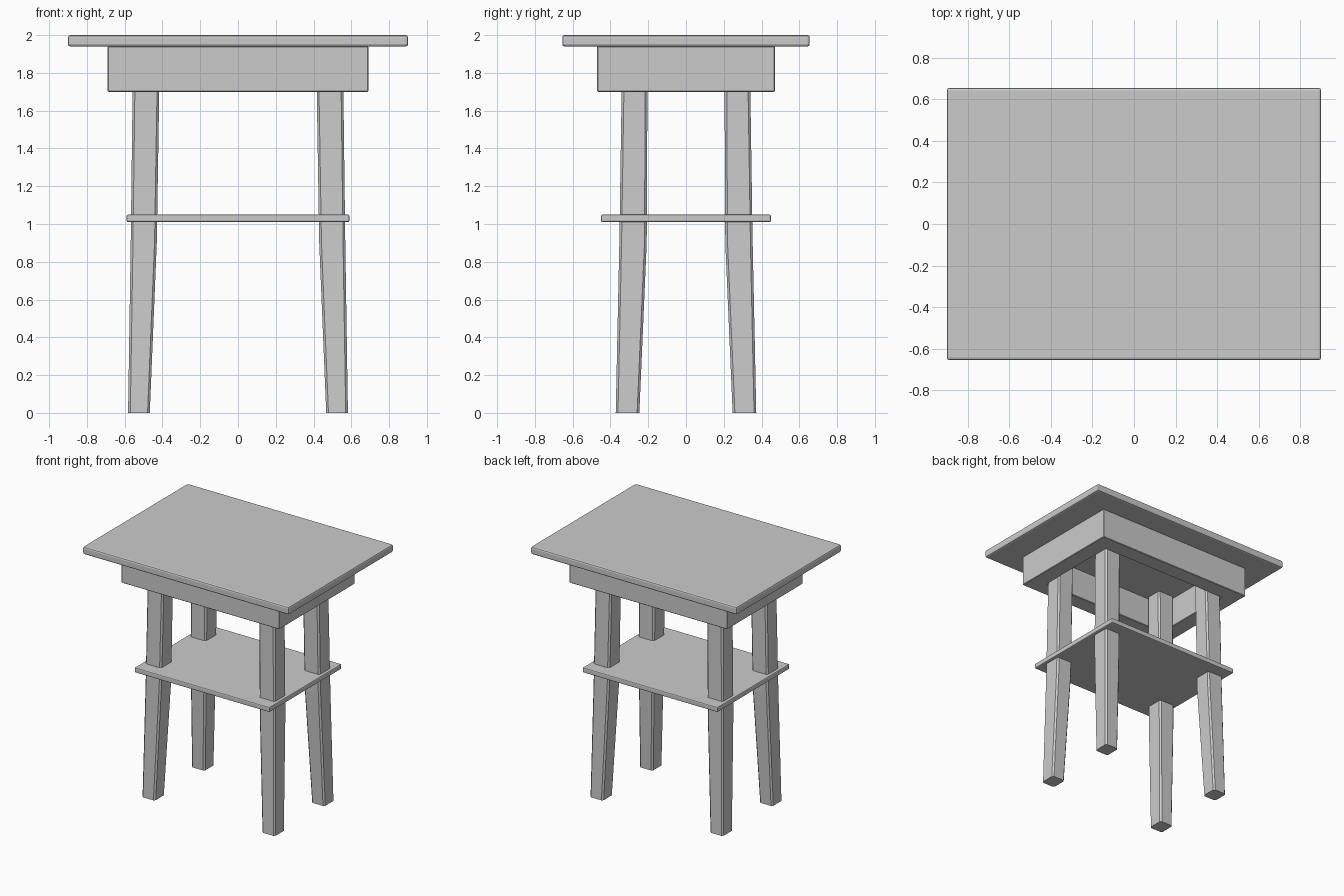
import bpy, bmesh

if "Cube" in bpy.data.objects:
    bpy.data.objects.remove(bpy.data.objects["Cube"])


def finish(name, bm):
    bmesh.ops.recalc_face_normals(bm, faces=bm.faces)
    mesh = bpy.data.meshes.new(name)
    bm.to_mesh(mesh)
    bm.free()
    ob = bpy.data.objects.new(name, mesh)
    bpy.context.collection.objects.link(ob)
    return ob


def loft(bm, rings):
    """Skin a stack of equal-sized point rings and cap both ends."""
    rows = [[bm.verts.new(p) for p in r] for r in rings]
    n = len(rows[0])
    for a, b in zip(rows, rows[1:]):
        for i in range(n):
            j = (i + 1) % n
            bm.faces.new((a[i], a[j], b[j], b[i]))
    bm.faces.new(rows[0][::-1])
    bm.faces.new(rows[-1])


def board(name, x, y, z0, z1, bevel):
    bm = bmesh.new()
    loft(bm, [[(-x, -y, z), (x, -y, z), (x, y, z), (-x, y, z)] for z in (z0, z1)])
    ob = finish(name, bm)
    mod = ob.modifiers.new("soft_edges", "BEVEL")
    mod.width = bevel
    mod.segments = 2
    return ob


# Table top and lower shelf
board("table_top", 0.90, 0.655, 1.94, 2.0, 0.012)
board("shelf", 0.59, 0.45, 1.01, 1.05, 0.008)

# Hollow apron frame under the top
ax, ay, t = 0.69, 0.47, 0.13
bm = bmesh.new()
profile = [(0, 1.70), (0, 1.94), (t, 1.94), (t, 1.70)]
corners = []
for sx, sy in ((-1, -1), (1, -1), (1, 1), (-1, 1)):
    corners.append([bm.verts.new((sx * (ax - d), sy * (ay - d), z)) for d, z in profile])
for i in range(4):
    a, b = corners[i], corners[(i + 1) % 4]
    for k in range(4):
        m = (k + 1) % 4
        bm.faces.new((a[k], b[k], b[m], a[m]))
apron = finish("apron", bm)
mod = apron.modifiers.new("soft_edges", "BEVEL")
mod.width = 0.004

# Four splayed legs, inner sides tapering below the shelf, chamfered corners
sections = [  # z, inner x, outer x, inner y, outer y
    (0.0, 0.467, 0.582, 0.247, 0.372),
    (0.9, 0.43, 0.568, 0.208, 0.353),
    (1.94, 0.413, 0.555, 0.203, 0.337),
]
c = 0.012
for fb, sy in (("front", -1), ("back", 1)):
    for lr, sx in (("left", -1), ("right", 1)):
        bm = bmesh.new()
        rings = []
        for z, x0, x1, y0, y1 in sections:
            pts = [(x0 + c, y0), (x1 - c, y0), (x1, y0 + c), (x1, y1 - c),
                   (x1 - c, y1), (x0 + c, y1), (x0, y1 - c), (x0, y0 + c)]
            rings.append([(sx * x, sy * y, z) for x, y in pts])
        loft(bm, rings)
        finish(f"{fb}_{lr}_leg", bm)
